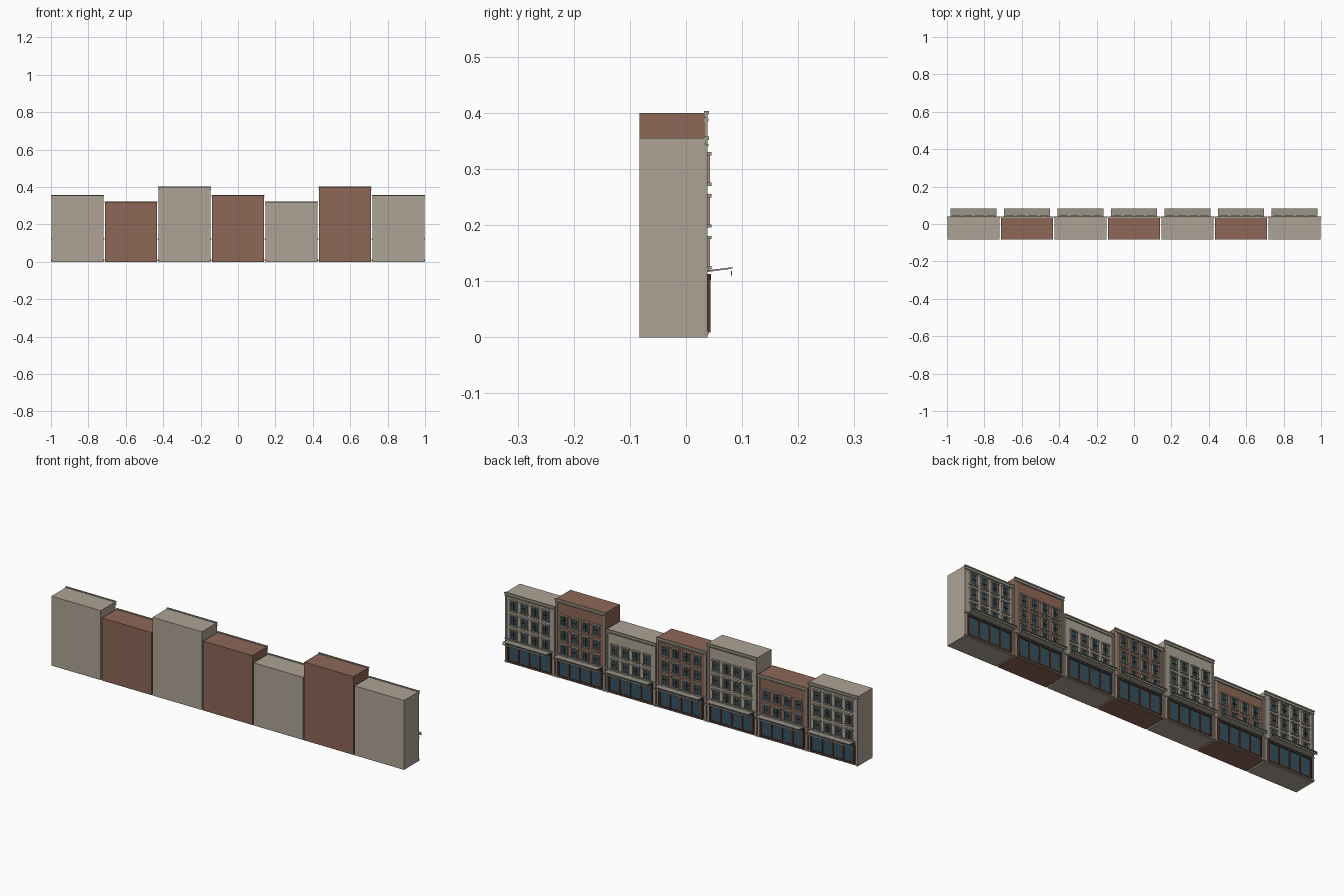
import bpy, bmesh

if "Cube" in bpy.data.objects:
    bpy.data.objects.remove(bpy.data.objects["Cube"])

def mat(name, c):
    m = bpy.data.materials.new(name)
    m.diffuse_color = (*c, 1)
    m.use_nodes = True
    m.node_tree.nodes["Principled BSDF"].inputs["Base Color"].default_value = m.diffuse_color
    return m

STONE = mat("tan stone", (0.42, 0.37, 0.30))
BRICK = mat("brown brick", (0.27, 0.135, 0.095))
TRIM = mat("grey stone trim", (0.36, 0.33, 0.265))
GLASS = mat("teal glass", (0.035, 0.085, 0.115))
WOOD = mat("red brown wood", (0.10, 0.035, 0.02))
DARK = mat("dark fascia", (0.035, 0.03, 0.025))

def boxes(name, items, m):
    """One object made of boxes (x0, x1, y0, y1, z0, z1)."""
    bm = bmesh.new()
    for x0, x1, y0, y1, z0, z1 in items:
        vs = bmesh.ops.create_cube(bm, size=1)["verts"]
        for v in vs:
            v.co.x = x1 if v.co.x > 0 else x0
            v.co.y = y1 if v.co.y > 0 else y0
            v.co.z = z1 if v.co.z > 0 else z0
    return finish(name, bm, m)

def finish(name, bm, m):
    me = bpy.data.meshes.new(name)
    bm.to_mesh(me)
    bm.free()
    me.materials.append(m)
    ob = bpy.data.objects.new(name, me)
    bpy.context.collection.objects.link(ob)
    return ob

def prism(name, profile, x0, x1, m):
    """Extrude a y,z profile along x."""
    bm = bmesh.new()
    f = bm.faces.new([bm.verts.new((x0, y, z)) for y, z in profile])
    r = bmesh.ops.extrude_face_region(bm, geom=[f])
    for v in r["geom"]:
        if isinstance(v, bmesh.types.BMVert):
            v.co.x = x1
    bmesh.ops.recalc_face_normals(bm, faces=bm.faces)
    return finish(name, bm, m)

PITCH, HALF, FY = 0.286, 0.1395, 0.034   # spacing, half width, facade plane

def building(i, cx, top, wall, rows):
    n = f"_{i}"
    l, r = cx - HALF, cx + HALF
    boxes("building_body" + n, [(l, r, -0.083, FY, 0, top)], wall)

    # cornice, belt course, plinth and corner strips
    e = 0.0025
    boxes("facade_trim" + n, [
        (l - e, r + e, FY - 0.002, 0.041, top - 0.003, top + 0.003),
        (l, r, FY - 0.002, 0.038, top - 0.009, top - 0.003),
        (l - e, r + e, FY - 0.002, 0.040, top - 0.015, top - 0.010),
        (l - e, r + e, FY - 0.002, 0.040, 0.118, 0.124),
        (l - e, r + e, FY - 0.002, 0.040, 0.004, 0.011),
        (l, l + 0.009, FY - 0.002, 0.038, 0.0, top - 0.01),
        (r - 0.009, r, FY - 0.002, 0.038, 0.0, top - 0.01)], TRIM)

    # windows: surround, glass, glazing bars
    frames, panes, bars = [], [], []
    for row in range(rows):
        z0 = 0.121 + 0.0745 * row
        z1 = z0 + 0.06
        for col in range(4):
            x = cx + (col - 1.5) * 0.0605
            a, b = x - 0.019, x + 0.019
            frames += [(a - 0.003, b + 0.003, FY - 0.001, 0.045, z0, z0 + 0.006),
                       (a - 0.003, b + 0.003, FY - 0.001, 0.045, z1 - 0.006, z1),
                       (a, a + 0.005, FY - 0.001, 0.043, z0 + 0.006, z1 - 0.006),
                       (b - 0.005, b, FY - 0.001, 0.043, z0 + 0.006, z1 - 0.006)]
            panes.append((a + 0.004, b - 0.004, FY - 0.001, 0.037, z0 + 0.005, z1 - 0.005))
            zm = (z0 + z1) / 2
            bars += [(a + 0.005, b - 0.005, 0.036, 0.040, zm - 0.0015, zm + 0.0015),
                     (x - 0.001, x + 0.001, 0.036, 0.039, z0 + 0.006, z1 - 0.006)]
    boxes("window_surrounds" + n, frames, TRIM)
    boxes("window_glass" + n, panes, GLASS)
    boxes("window_bars" + n, bars, DARK)

    # shopfront: glass, posts, fascia
    w = 0.123
    boxes("shop_glass" + n, [(cx - w, cx + w, FY - 0.001, 0.040, 0.012, 0.103)], GLASS)
    posts = [(cx + k * 0.06 - 0.004, cx + k * 0.06 + 0.004, FY, 0.044, 0.009, 0.103)
             for k in range(-2, 3)]
    posts.append((cx - w, cx + w, FY, 0.043, 0.009, 0.016))
    boxes("shop_posts" + n, posts, WOOD)
    boxes("shop_fascia" + n, [(cx - w, cx + w, FY, 0.0445, 0.102, 0.113)], DARK)

    # canopy rising slightly outward, with a thin hanging front edge
    prism("canopy" + n, [(0.038, 0.1165), (0.083, 0.1225), (0.083, 0.125), (0.038, 0.1195)],
          cx - w, cx + w, TRIM)
    boxes("canopy_valance" + n, [(cx - w, cx + w, 0.0805, 0.082, 0.110, 0.118)], TRIM)

# the row of buildings, alternating stone and brick
tops = [0.355, 0.32, 0.40, 0.355, 0.32, 0.40, 0.355]
for i, t in enumerate(tops):
    building(i + 1, (i - 3) * PITCH, t, BRICK if i % 2 else STONE, 2 if t < 0.33 else 3)
